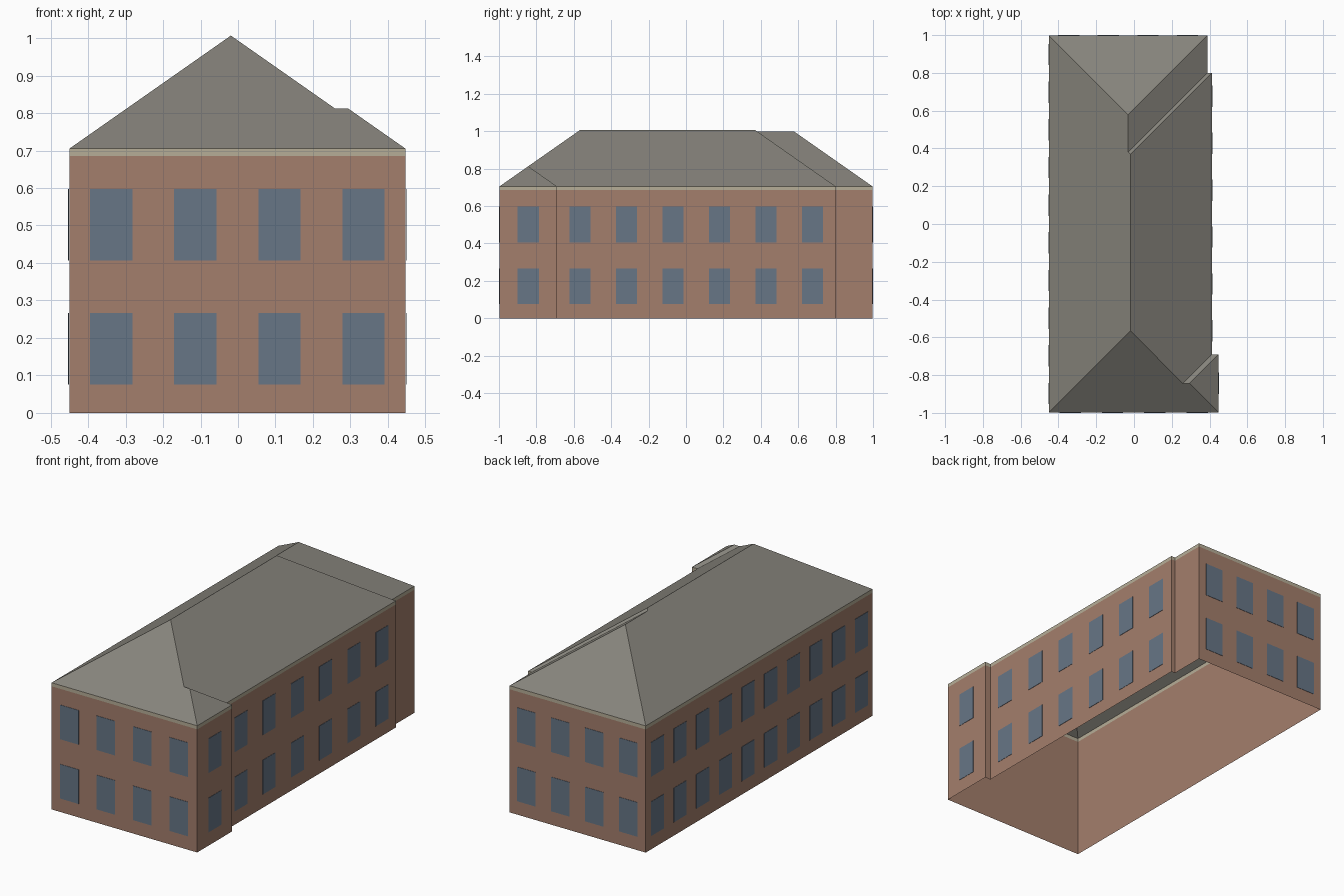
import bpy
import bmesh
from mathutils import Vector, Matrix

cube = bpy.data.objects.get("Cube")
if cube:
    bpy.data.objects.remove(cube, do_unlink=True)

WALL_TOP, EAVE, PITCH = 0.685, 0.705, 0.70
WINDOW_W, WINDOW_H, PLATE = 0.113, 0.191, 0.003
SILLS = (0.076, 0.406)


def material(name, color):
    mat = bpy.data.materials.new(name)
    mat.use_nodes = True
    mat.diffuse_color = (*color, 1)
    mat.node_tree.nodes["Principled BSDF"].inputs["Base Color"].default_value = (*color, 1)
    return mat


brick = material("brick", (0.37, 0.21, 0.15))
stone = material("pale_stone", (0.47, 0.42, 0.31))
slate = material("grey_slate", (0.24, 0.23, 0.20))
glass = material("blue_glass", (0.135, 0.18, 0.24))


def finish(name, bm, mat):
    mesh = bpy.data.meshes.new(name)
    bm.to_mesh(mesh)
    bm.free()
    mesh.materials.append(mat)
    obj = bpy.data.objects.new(name, mesh)
    bpy.context.collection.objects.link(obj)
    return obj


# Footprint, counter-clockwise from the front west corner, with two steps on the east
WEST, FRONT, BACK = -0.45, -0.997, 0.997
EAST_A, EAST_B, EAST_C = 0.447, 0.412, 0.388
STEP_A, STEP_B = -0.69, 0.80
corners = {
    "A": (WEST, FRONT), "B": (EAST_A, FRONT), "C": (EAST_A, STEP_A),
    "D": (EAST_B, STEP_A), "E": (EAST_B, STEP_B), "F": (EAST_C, STEP_B),
    "G": (EAST_C, BACK), "H": (WEST, BACK),
}
names = list(corners)
edges = list(zip(names, names[1:] + names[:1]))


def band(name, z0, z1, mat):
    """Open shell standing on the footprint."""
    bm = bmesh.new()
    low = [bm.verts.new((*corners[n], z0)) for n in names]
    high = [bm.verts.new((*corners[n], z1)) for n in names]
    for i in range(len(names)):
        j = (i + 1) % len(names)
        bm.faces.new((low[i], low[j], high[j], high[i]))
    finish(name, bm, mat)


band("walls", 0, WALL_TOP, brick)
band("eaves_band", WALL_TOP, EAVE, stone)

# Roof: every hip and valley runs diagonally inwards from a footprint corner
points = {n: Vector((*corners[n], EAVE)) for n in names}


def roof_node(name, corner, dx, dy, run):
    points[name] = points[corner] + run * Vector((dx, dy, PITCH))


step_run = (STEP_A - FRONT) / 2
main_run = (EAST_B - WEST) / 2
back_run = (EAST_C - WEST) / 2
roof_node("P", "B", -1, 1, step_run)
roof_node("Q", "D", -1, -1, step_run)
roof_node("R", "A", 1, 1, main_run)
roof_node("S", "E", -1, -1, main_run)
roof_node("T", "F", -1, -1, back_run)
roof_node("U", "G", -1, -1, back_run)

bm = bmesh.new()
verts = {n: bm.verts.new(p) for n, p in points.items()}
for face in ("ABPQR", "BCP", "CDQP", "DESRQ", "EFTS", "FGUT", "GHU", "HARSTU"):
    bm.faces.new([verts[n] for n in face])
finish("hipped_roof", bm, slate)

# Windows: evenly spaced thin plates, two storeys per wall
window_counts = {"AB": ("front_windows", 4), "CD": None,
                 "BC": ("east_bay_windows", 1), "DE": ("east_windows", 6),
                 "GH": ("back_windows", 4), "HA": ("west_windows", 10)}
for a, b in edges:
    entry = window_counts.get(a + b)
    if not entry:
        continue
    name, count = entry
    start, end = Vector((*corners[a], 0)), Vector((*corners[b], 0))
    along = (end - start).normalized()
    out = along.cross(Vector((0, 0, 1)))
    turn = Matrix((along, -out, (0, 0, 1))).transposed().to_4x4()
    size = Matrix.Diagonal((WINDOW_W, PLATE * 0.6, WINDOW_H, 1))
    bm = bmesh.new()
    for i in range(count):
        for sill in SILLS:
            pos = start.lerp(end, (i + 0.5) / count) + out * PLATE * 0.7
            pos.z = sill + WINDOW_H / 2
            bmesh.ops.create_cube(bm, size=1, matrix=Matrix.Translation(pos) @ turn @ size)
    finish(name, bm, glass)
